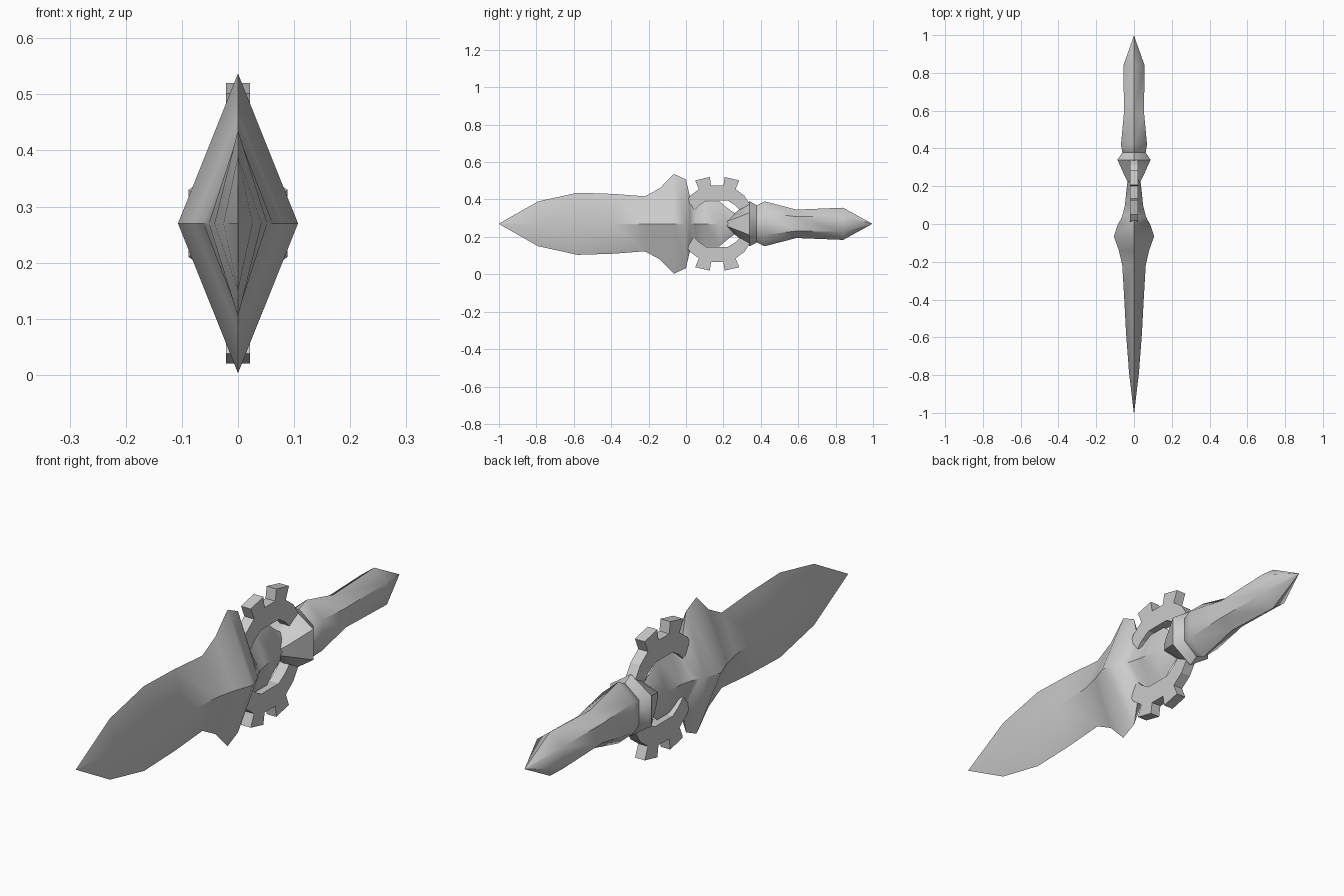
import bpy, bmesh, math

cube = bpy.data.objects.get("Cube")
if cube:
    bpy.data.objects.remove(cube, do_unlink=True)

MID = 0.27  # height of the long axis

steel = bpy.data.materials.new("plain grey")
steel.use_nodes = True
GREY = (0.6, 0.6, 0.6, 1)
steel.diffuse_color = GREY
steel.node_tree.nodes["Principled BSDF"].inputs["Base Color"].default_value = GREY


def finish(name, bm, angle):
    bmesh.ops.remove_doubles(bm, verts=bm.verts, dist=0.0001)
    bmesh.ops.recalc_face_normals(bm, faces=bm.faces)
    mesh = bpy.data.meshes.new(name)
    bm.to_mesh(mesh)
    bm.free()
    mesh.materials.append(steel)
    obj = bpy.data.objects.new(name, mesh)
    bpy.context.collection.objects.link(obj)
    bpy.ops.object.select_all(action='DESELECT')
    obj.select_set(True)
    bpy.context.view_layer.objects.active = obj
    if angle:
        bpy.ops.object.shade_smooth_by_angle(angle=math.radians(angle))
    return obj


def loft(name, stations, sides, angle):
    """Join pointed-top rings (y, half width, half height) along y."""
    bm = bmesh.new()
    rings = []
    span = max(math.sin(2 * math.pi * i / sides) for i in range(sides))
    for y, w, h in stations:
        turns = [2 * math.pi * i / sides for i in range(sides)]
        rings.append([bm.verts.new((w * math.sin(t) / span, y, MID + h * math.cos(t)))
                      for t in turns])
    for a, b in zip(rings, rings[1:]):
        for i in range(sides):
            j = (i + 1) % sides
            bm.faces.new((a[i], a[j], b[j], b[i]))
    bm.faces.new(rings[0])
    bm.faces.new(rings[-1])
    bmesh.ops.dissolve_degenerate(bm, dist=0.0001, edges=bm.edges)
    return finish(name, bm, angle)


# Blade with flared guard and a waisted tang
loft("blade", [
    (-1.0, 0.001, 0.001), (-0.79, 0.026, 0.12), (-0.58, 0.042, 0.166),
    (-0.39, 0.052, 0.16), (-0.22, 0.062, 0.147), (-0.14, 0.08, 0.19),
    (-0.065, 0.107, 0.267), (0.0, 0.085, 0.237), (0.02, 0.072, 0.15),
    (0.05, 0.06, 0.1), (0.1, 0.048, 0.12), (0.18, 0.04, 0.12),
    (0.22, 0.035, 0.085), (0.27, 0.03, 0.05)], 4, 40)

# Six-sided collar and grip
loft("collar", [(0.21, 0.025, 0.02), (0.245, 0.045, 0.045), (0.34, 0.088, 0.12),
                (0.378, 0.062, 0.1)], 6, 50)
loft("grip", [(0.37, 0.06, 0.09), (0.38, 0.062, 0.1), (0.42, 0.069, 0.12),
              (0.59, 0.053, 0.076), (0.84, 0.056, 0.086), (0.995, 0.001, 0.001)], 6, 50)

# Toothed half rings above and below the tang
half = [(0.033, 0.205), (0.04, 0.25), (0.118, 0.232), (0.098, 0.185),
        (0.145, 0.15), (0.175, 0.105), (0.12, 0.075), (0.095, 0.1), (0.055, 0.125)]
outline = half + [(-u, v) for u, v in reversed(half)]
for name, side in (("upper_gear", 1), ("lower_gear", -1)):
    bm = bmesh.new()
    face = bm.faces.new([bm.verts.new((-0.021, 0.167 + u, MID + side * v)) for u, v in outline])
    grown = bmesh.ops.extrude_face_region(bm, geom=[face])["geom"]
    bmesh.ops.translate(bm, vec=(0.042, 0, 0),
                        verts=[g for g in grown if isinstance(g, bmesh.types.BMVert)])
    finish(name, bm, 0)
